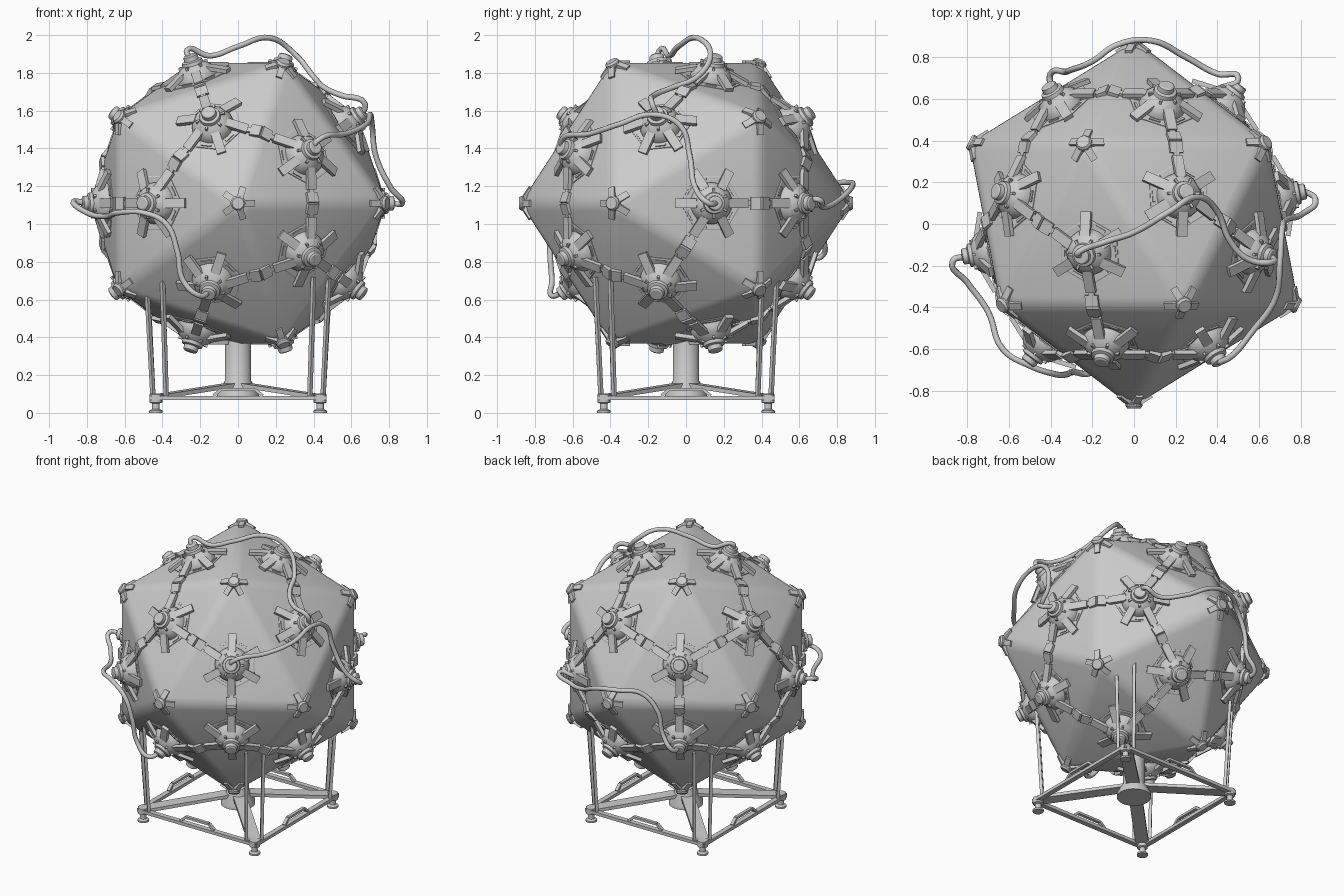
import bpy, bmesh, math
from mathutils import Vector, Matrix

if "Cube" in bpy.data.objects:
    bpy.data.objects.remove(bpy.data.objects["Cube"])

GREY = (0.6, 0.6, 0.6, 1)
mat = bpy.data.materials.new("light grey")
mat.use_nodes = True
mat.diffuse_color = GREY
mat.node_tree.nodes["Principled BSDF"].inputs["Base Color"].default_value = GREY

R = 0.885
C = Vector((0, 0, 1.11))


def add_mesh(name, bm, matrix=Matrix(), angle=32):
    bmesh.ops.recalc_face_normals(bm, faces=bm.faces)
    me = bpy.data.meshes.new(name)
    bm.to_mesh(me)
    bm.free()
    for p in me.polygons:
        p.use_smooth = True
    me.set_sharp_from_angle(angle=math.radians(angle))
    me.materials.append(mat)
    return link(name, me, matrix)


def link(name, me, matrix):
    ob = bpy.data.objects.new(name, me)
    ob.matrix_world = matrix
    bpy.context.collection.objects.link(ob)
    return ob


def frame(origin, x, z):
    """Matrix with local z along z and local x as near to x as possible."""
    z = z.normalized()
    y = z.cross(x).normalized()
    x = y.cross(z)
    return Matrix.Translation(origin) @ Matrix((x, y, z)).transposed().to_4x4()


def box(bm, centre, size, m=Matrix()):
    bmesh.ops.create_cube(bm, size=1, matrix=m @ Matrix.Translation(centre)
                          @ Matrix.Diagonal((*size, 1)))


def beam(bm, a, b, width, height, up=Vector((0, 0, 1))):
    a, b = Vector(a), Vector(b)
    d = b - a
    m = frame((a + b) / 2, d, up - d * up.dot(d) / d.length_squared)
    box(bm, (0, 0, 0), (d.length, width, height), m)


def lathe(bm, profile, sides, m=Matrix()):
    rings = [[bm.verts.new(m @ Vector((r * math.cos(2 * math.pi * i / sides),
                                       r * math.sin(2 * math.pi * i / sides), z)))
              for i in range(sides)] for r, z in profile]
    for lo, hi in zip(rings, rings[1:]):
        for i in range(sides):
            j = (i + 1) % sides
            bm.faces.new((lo[i], lo[j], hi[j], hi[i]))
    bm.faces.new(rings[0][::-1])
    bm.faces.new(rings[-1])


# Twenty-sided body, poles along y
corners = []
for s in (-1, 1):
    corners.append(Vector((0, s * R, 0)))
    for i in range(5):
        a = i * math.tau / 5 + (math.pi if s > 0 else 0)
        q = 2 * R / math.sqrt(5)
        corners.append(Vector((q * math.cos(a), s * q / 2, q * math.sin(a))))
bm = bmesh.new()
for c in corners:
    bm.verts.new(c)
bmesh.ops.convex_hull(bm, input=bm.verts[:])
faces = [(f.calc_center_median(), f.verts[0].co.copy()) for f in bm.faces]
edges = [(e.verts[0].co.copy(), e.verts[1].co.copy(),
          [f.calc_center_median() for f in e.link_faces]) for e in bm.edges]
bmesh.ops.bevel(bm, geom=bm.edges[:], offset=0.045, segments=4, profile=0.5,
                affect='EDGES')
add_mesh("body", bm, Matrix.Translation(C), 15)

# Star caps on the corners
for n, v in enumerate(corners):
    bm = bmesh.new()
    axis = v.normalized()
    near = [b if a == v else a for a, b, _ in edges if v in (a, b)]
    lathe(bm, [(0.04, -0.03), (0.04, -0.012), (0.032, 0.0)], 10,
          frame(v, near[0] - v, axis))
    for w in near:
        d = (w - v).normalized()
        up = (axis - d * axis.dot(d)).normalized()
        beam(bm, v + d * 0.02 - up * 0.008, v + d * 0.105 - up * 0.008, 0.035, 0.02, up)
    add_mesh(f"corner_cap_{n}", bm, Matrix.Translation(C))

# Sensor pod, repeated on every face
bm = bmesh.new()
lathe(bm, [(0.165, -0.01), (0.165, 0.004), (0.16, 0.007)], 6)
lathe(bm, [(0.112, 0), (0.11, 0.025), (0.098, 0.05), (0.078, 0.072), (0.058, 0.085),
           (0.055, 0.103), (0.04, 0.108), (0.038, 0.132), (0.03, 0.137)], 24)
for i in range(6):
    m = Matrix.Rotation(i * math.pi / 3, 4, 'Z')
    beam(bm, m @ Vector((0.085, 0, 0.052)), m @ Vector((0.195, 0, 0.012)), 0.05, 0.022)
    m = Matrix.Rotation((i + 0.5) * math.pi / 3, 4, 'Z')
    box(bm, (0.128, 0, 0.008), (0.012, 0.055, 0.01), m)
    box(bm, (0.07, 0, 0.08), (0.02, 0.012, 0.016), m)
pod = None
for n, (c, v) in enumerate(faces):
    m = frame(C + c, v - c, c)
    if pod is None:
        pod = add_mesh("pod_0", bm, m).data
    else:
        link(f"pod_{n}", pod, m)

# Straps joining neighbouring pods, left out where cables run instead
gaps = [Vector(g).normalized() for g in
        ((0, 0, 1), (-.32, -.64, -.23), (.71, 0, .23), (.51, -.39, .6))]
for n, (a, b, cs) in enumerate(edges):
    mid = (a + b) / 2
    if any(mid.normalized().dot(g) > 0.97 for g in gaps):
        continue
    bm = bmesh.new()
    for c in cs:
        m = frame(c, mid - c, c)
        box(bm, (0.19, 0, 0.006), (0.15, 0.028, 0.016), m)
        box(bm, (0.24, 0, 0.006), (0.056, 0.065, 0.02), m)
    add_mesh(f"strap_{n}", bm, Matrix.Translation(C))

# Loose cables
cables = [
    [(.39, -.64, 1.39), (.42, -.66, 1.44), (.58, -.5, 1.48), (.68, -.35, 1.53),
     (.7, -.18, 1.58), (.71, -.03, 1.52), (.73, .02, 1.36), (.81, .05, 1.19),
     (.87, .12, 1.11), (.81, .16, 1.11)],
    [(-.25, -.15, 1.87), (-.27, -.14, 1.92), (-.15, -.09, 1.89), (0, -.04, 1.94),
     (.17, .06, 1.985), (.3, .13, 1.9), (.4, .06, 1.78), (.46, -.08, 1.72),
     (.55, -.17, 1.68), (.67, -.18, 1.64), (.66, -.155, 1.58)],
    [(.41, .65, 1.11), (.5, .7, 1.13), (.4, .72, 1.09), (.25, .8, 1.12),
     (.08, .88, 1.2), (-.08, .86, 1.22), (-.2, .78, 1.2), (-.3, .74, 1.08),
     (-.33, .73, .93), (-.4, .72, .83), (-.4, .65, .82)],
    [(-.81, -.155, 1.11), (-.87, -.18, 1.12), (-.8, -.28, 1.06), (-.7, -.42, 1.04),
     (-.63, -.6, 1.06), (-.5, -.68, 1.06), (-.38, -.72, 1.0), (-.32, -.72, .85),
     (-.29, -.71, .7), (-.2, -.71, .62), (-.155, -.65, .64)]]
for n, pts in enumerate(cables):
    cu = bpy.data.curves.new(f"cable_{n}", 'CURVE')
    cu.dimensions = '3D'
    cu.bevel_depth = 0.015
    cu.bevel_resolution = 2
    cu.resolution_u = 6
    cu.use_fill_caps = True
    sp = cu.splines.new('BEZIER')
    sp.bezier_points.add(len(pts) - 1)
    for bp, p in zip(sp.bezier_points, pts):
        bp.co = p
        bp.handle_left_type = bp.handle_right_type = 'AUTO'
    cu.materials.append(mat)
    link(f"cable_{n}", cu, Matrix())

# Centre column with its flared hub
bm = bmesh.new()
lathe(bm, [(0.11, 0.075), (0.11, 0.1), (0.07, 0.17), (0.07, 0.42)], 24)
add_mesh("column", bm)


def underside(x, y):
    """Height of the body's lower surface above a ground point."""
    inr = faces[0][0].length
    return C.z + max((inr - (c.x * x + c.y * y) / inr) * inr / c.z
                     for c, _ in faces if c.z < -0.05)


# Base: cross beams, feet, struts, frame bars and handles at each quarter turn
for n in range(4):
    turn = Matrix.Rotation(n * math.pi / 2, 4, 'Z')
    bm = bmesh.new()
    beam(bm, (0.03, 0.03, 0.148), (0.43, 0.43, 0.085), 0.085, 0.022)
    add_mesh(f"cross_beam_{n}", bm, turn)

    bm = bmesh.new()
    lathe(bm, [(0.036, 0), (0.036, 0.012), (0.02, 0.02), (0.02, 0.05), (0.034, 0.055),
               (0.034, 0.098), (0.028, 0.102)], 16,
          Matrix.Translation((0.435, 0.435, 0)))
    add_mesh(f"foot_{n}", bm, turn)

    bm = bmesh.new()
    beam(bm, (-0.46, 0.45, 0.078), (0.46, 0.45, 0.078), 0.035, 0.022)
    add_mesh(f"frame_bar_{n}", bm, turn)

    bm = bmesh.new()
    path = [(-.13, .45, .09), (-.09, .45, .125), (.09, .45, .125), (.13, .45, .09)]
    for a, b in zip(path, path[1:]):
        beam(bm, a, b, 0.022, 0.016)
    add_mesh(f"handle_{n}", bm, turn)

    bm = bmesh.new()
    for base, top in (((.45, .38), (.48, .4)), ((.38, .45), (.4, .48))):
        w = turn @ Vector((*top, 0))
        z = min(max(underside(w.x, w.y) + 0.02, 0.55), 0.72)
        beam(bm, (*base, 0.08), (*top, z), 0.02, 0.02, Vector((1, 1, 0)))
    add_mesh(f"struts_{n}", bm, turn)
